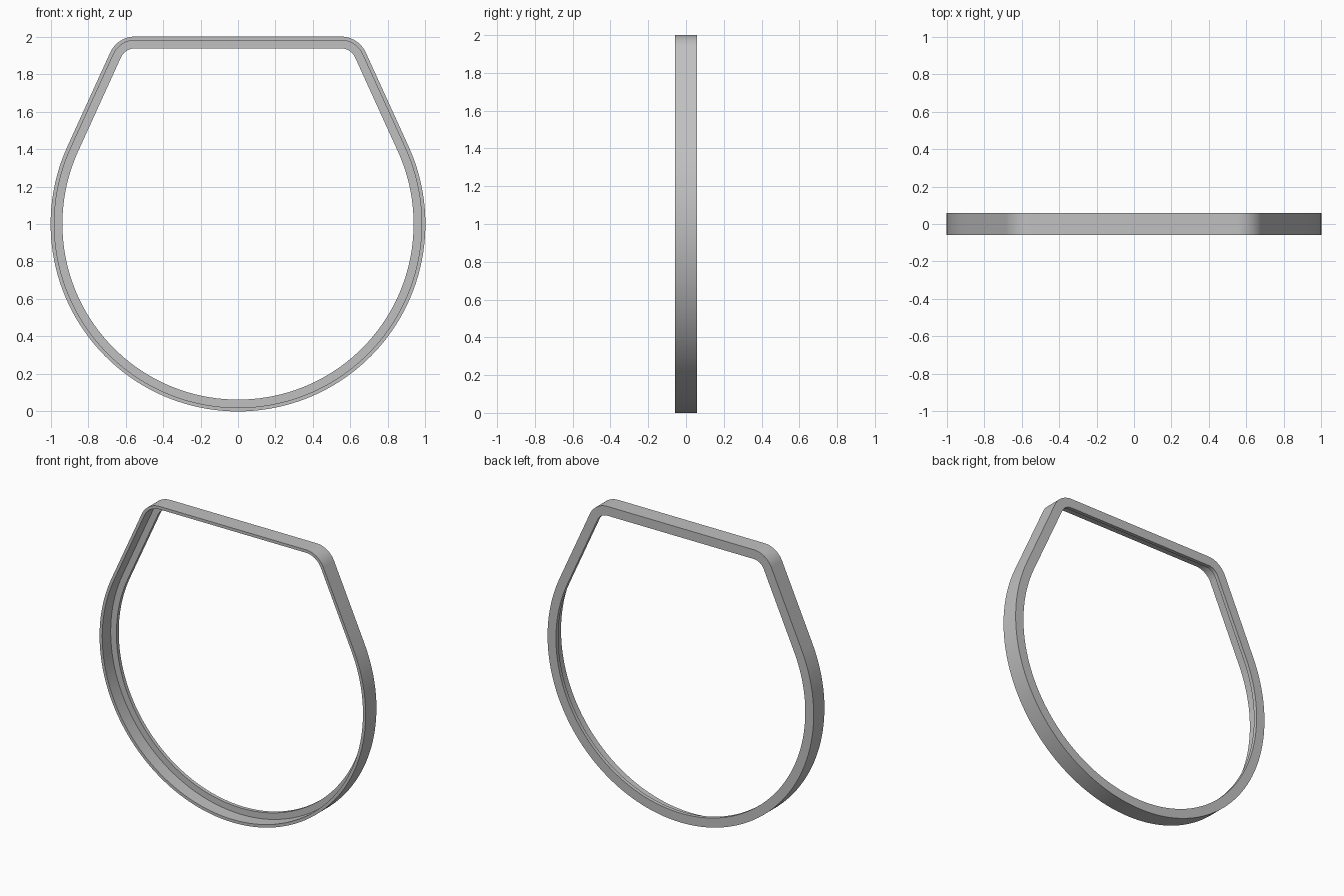
import bpy, bmesh
from math import radians, sin, cos, tan

cube = bpy.data.objects.get("Cube")
if cube:
    bpy.data.objects.remove(cube)

RADIUS = 1.0                # large round part, centred at z = 1
SLOPE = radians(24.5)       # where the round part runs into the straight sides
CORNER = 0.145              # outer radius of the two top corners
DEPTH = 0.058               # half depth
WIDTH, LIP, FLANGE = 0.063, 0.02, 0.025

# Centre of the top corner fillet
corner_x = (RADIUS - sin(SLOPE)) / cos(SLOPE) - CORNER * tan((radians(90) - SLOPE) / 2)
corner_z = 2 - CORNER


def arc(cx, cz, radius, start, end, steps):
    angles = [start + (end - start) * i / steps for i in range(steps + 1)]
    return [(cx + radius * cos(a), cz + radius * sin(a)) for a in angles]


def outline(inset):
    """Closed outline of the frame, moved inwards by inset."""
    r = CORNER - inset
    right = arc(corner_x, corner_z, r, SLOPE, radians(90), 12)
    left = arc(-corner_x, corner_z, r, radians(90), radians(180) - SLOPE, 12)
    bowl = arc(0, 1, RADIUS - inset, radians(180) - SLOPE, radians(360) + SLOPE, 96)
    return right + left + bowl


# L-shaped section: thin rim wall with an inward flange at the back
section = [(0, -DEPTH), (0, DEPTH), (WIDTH, DEPTH), (WIDTH, DEPTH - FLANGE),
           (LIP, DEPTH - FLANGE), (LIP, -DEPTH)]

bm = bmesh.new()
rings = [[bm.verts.new((x, y, z)) for x, z in outline(inset)] for inset, y in section]
for k, ring in enumerate(rings):
    following = rings[(k + 1) % len(rings)]
    for i in range(len(ring)):
        j = (i + 1) % len(ring)
        bm.faces.new((ring[i], ring[j], following[j], following[i]))
bmesh.ops.recalc_face_normals(bm, faces=bm.faces)
mesh = bpy.data.meshes.new("rim_frame")
bm.to_mesh(mesh)
bm.free()

# Plain grey material
grey = bpy.data.materials.new("light grey")
grey.use_nodes = True
colour = (0.53, 0.53, 0.53, 1)
grey.diffuse_color = colour
grey.node_tree.nodes["Principled BSDF"].inputs["Base Color"].default_value = colour
mesh.materials.append(grey)

frame = bpy.data.objects.new("rim_frame", mesh)
bpy.context.collection.objects.link(frame)
bpy.ops.object.select_all(action="DESELECT")
frame.select_set(True)
bpy.context.view_layer.objects.active = frame
bpy.ops.object.shade_smooth_by_angle(angle=radians(30))
